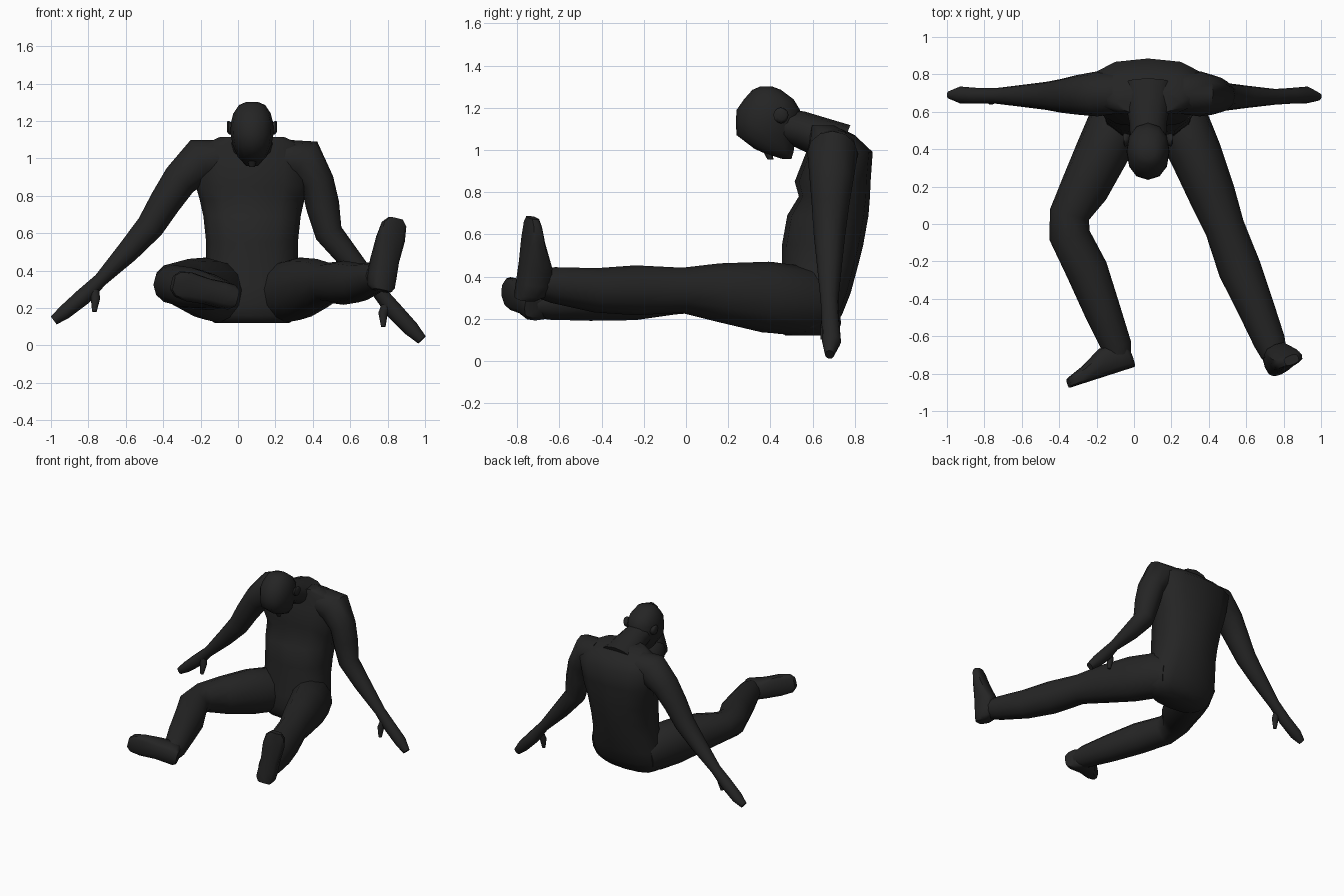
import bpy, bmesh, math
from mathutils import Vector

mat = bpy.data.materials.new("near black")
mat.diffuse_color = (0.018, 0.018, 0.018, 1)
N = 12


def loft(name, pts, ref, axis=None, p=2.0, angle=60):
    """Skin of rings (x, y, z, a, b): b is the half size along ref, a across it."""
    bm = bmesh.new()
    ref = Vector(ref)
    cs = [Vector(q[:3]) for q in pts]
    rings = []
    for i, q in enumerate(pts):
        if axis is not None:
            t = Vector(axis).normalized()
        else:
            t = Vector((0, 0, 0))
            if i > 0:
                t += (cs[i] - cs[i - 1]).normalized()
            if i < len(cs) - 1:
                t += (cs[i + 1] - cs[i]).normalized()
            t.normalize()
        v = (ref - t * ref.dot(t)).normalized()
        u = t.cross(v)
        ring = []
        for k in range(N):
            w = 2 * math.pi * k / N
            c, s = math.cos(w), math.sin(w)
            c = math.copysign(abs(c) ** (2 / p), c)
            s = math.copysign(abs(s) ** (2 / p), s)
            ring.append(bm.verts.new(cs[i] + u * c * q[3] + v * s * q[4]))
        rings.append(ring)
    for r0, r1 in zip(rings, rings[1:]):
        for k in range(N):
            j = (k + 1) % N
            bm.faces.new((r0[k], r0[j], r1[j], r1[k]))
    bm.faces.new(rings[0][::-1])
    bm.faces.new(rings[-1])
    bmesh.ops.recalc_face_normals(bm, faces=bm.faces)
    me = bpy.data.meshes.new(name)
    bm.to_mesh(me)
    bm.free()
    ob = bpy.data.objects.new(name, me)
    bpy.context.collection.objects.link(ob)
    me.materials.append(mat)
    bpy.ops.object.select_all(action='DESELECT')
    ob.select_set(True)
    bpy.context.view_layer.objects.active = ob
    bpy.ops.object.shade_smooth_by_angle(angle=math.radians(angle))
    return ob


def stack(name, rows, p=2.0):
    """Horizontal rings given as (z, front y, back y, half width), centred on the spine."""
    pts = [(0.075, (f + b) / 2, z, (b - f) / 2, w) for z, f, b, w in rows]
    return loft(name, pts, (1, 0, 0), axis=(0, 0, 1), p=p)


def foot(name, heel, toe, out):
    """Wedge foot whose flat sole faces along out."""
    heel, toe = Vector(heel), Vector(toe)
    d = toe - heel
    L = d.length
    d.normalize()
    up = -Vector(out)
    up = (up - d * up.dot(d)).normalized()
    rows = [(0, .05, .09), (.06, .07, .13), (.2, .072, .155), (.42, .07, .15),
            (.72, .079, .09), (.92, .07, .062), (1, .04, .05)]
    pts = [(*(heel + d * (s * L) + up * (h / 2)), h / 2, w) for s, w, h in rows]
    return loft(name, pts, d.cross(up), axis=d, p=3.2, angle=45)


# torso from seat to shoulders
stack("torso", [
    (.12, .47, .65, .20), (.16, .44, .70, .26), (.22, .43, .74, .28), (.32, .43, .78, .27),
    (.45, .455, .815, .245), (.55, .455, .84, .245), (.69, .48, .865, .26),
    (.78, .535, .872, .28), (.85, .515, .875, .30), (.99, .57, .885, .31),
    (1.07, .58, .80, .27), (1.115, .59, .71, .17)], p=2.4)

# neck and head, bowed forward
loft("neck", [(.075, .74, 1.02, .105, .15), (.075, .64, 1.06, .095, .12),
              (.075, .54, 1.098, .087, .10), (.075, .44, 1.12, .08, .095)], (1, 0, 0))
stack("head", [
    (.958, .455, .50, .03), (.985, .37, .508, .055), (1.005, .325, .512, .075),
    (1.07, .24, .52, .103), (1.13, .236, .54, .115), (1.19, .24, .54, .113),
    (1.24, .275, .51, .10), (1.285, .315, .45, .07), (1.30, .35, .41, .035)], p=2.2)
loft("nose", [(.075, .38, 1.02, .03, .03), (.075, .40, .955, .014, .016)],
     (1, 0, 0), axis=(0, 0, 1))
for side, nm in ((-1, "left"), (1, "right")):
    loft(nm + "_ear", [(.075 + side * .10, .45, 1.155, .03, .03),
                       (.075 + side * .125, .45, 1.165, .036, .036),
                       (.075 + side * .133, .455, 1.17, .022, .028)],
         (0, 0, 1), axis=(side, 0, 0))

# arms with hands, leaning out and down
loft("bent_arm", [
    (-.10, .70, 1.0, .10, .11), (-.20, .695, .985, .125, .12), (-.31, .69, .885, .095, .105),
    (-.39, .685, .765, .085, .09), (-.47, .685, .635, .075, .075), (-.59, .685, .50, .06, .06),
    (-.735, .685, .35, .037, .042), (-.83, .685, .258, .045, .042),
    (-.93, .69, .175, .038, .045), (-.985, .69, .133, .026, .022)], (0, 1, 0))
loft("straight_arm", [
    (.25, .70, 1.0, .10, .11), (.355, .695, .985, .125, .12), (.425, .69, .87, .09, .105),
    (.452, .685, .75, .09, .09), (.485, .68, .60, .075, .075), (.60, .68, .46, .062, .06),
    (.755, .68, .285, .038, .042), (.835, .685, .185, .046, .042),
    (.925, .69, .09, .042, .045), (.983, .68, .03, .028, .022)], (0, 1, 0))
loft("bent_arm_thumb", [(-.77, .675, .31, .025, .025), (-.762, .66, .25, .025, .022),
                        (-.768, .65, .18, .012, .012)], (0, 1, 0))
loft("straight_arm_thumb", [(.80, .675, .24, .025, .025), (.775, .66, .17, .025, .022),
                            (.777, .65, .10, .012, .012)], (0, 1, 0))

# legs: one bent inward, one straight
loft("bent_leg", [
    (-.06, .62, .27, .14, .14), (-.10, .53, .285, .165, .15), (-.17, .385, .303, .168, .143),
    (-.265, .19, .325, .138, .13), (-.345, .05, .335, .106, .108), (-.345, -.06, .325, .105, .11),
    (-.25, -.25, .305, .112, .112), (-.17, -.46, .29, .10, .098),
    (-.095, -.65, .275, .08, .082), (-.085, -.72, .27, .065, .07)], (1, 0, 0))
loft("straight_leg", [
    (.20, .62, .27, .14, .14), (.25, .55, .285, .165, .15), (.33, .375, .303, .168, .14),
    (.42, .15, .325, .138, .125), (.485, -.02, .335, .107, .107), (.565, -.24, .335, .118, .115),
    (.645, -.43, .335, .105, .10), (.725, -.63, .36, .085, .085),
    (.75, -.70, .37, .07, .07)], (1, 0, 0))

# feet with flat soles
foot("bent_leg_foot", (0, -.765, .255), (-.342, -.875, .335), (.3, -.94, 0))
foot("straight_leg_foot", (.785, -.805, .295), (.852, -.75, .68), (.38, -.92, 0))
